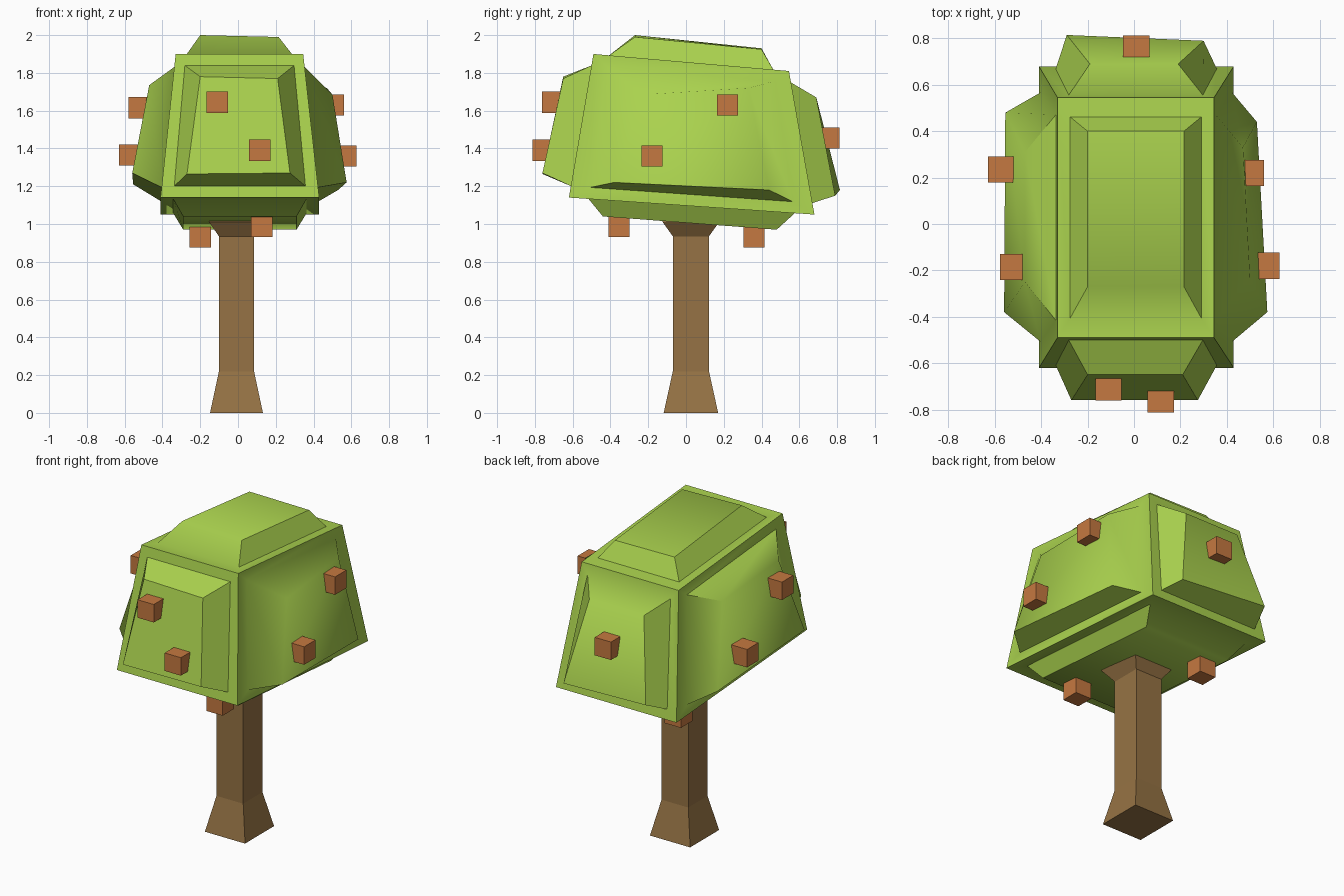
import bpy, bmesh
from mathutils import Vector

if "Cube" in bpy.data.objects:
    bpy.data.objects.remove(bpy.data.objects["Cube"])


def material(name, rgb):
    m = bpy.data.materials.new(name)
    m.diffuse_color = (*rgb, 1)
    m.use_nodes = True
    m.node_tree.nodes["Principled BSDF"].inputs["Base Color"].default_value = m.diffuse_color
    return m


leaf = material("leaf green", (0.402, 0.644, 0.076))
bark = material("bark brown", (0.305, 0.171, 0.058))
fruit = material("fruit orange", (0.56, 0.19, 0.052))


def finish(name, bm, mat):
    bmesh.ops.recalc_face_normals(bm, faces=bm.faces)
    me = bpy.data.meshes.new(name)
    bm.to_mesh(me)
    bm.free()
    me.materials.append(mat)
    ob = bpy.data.objects.new(name, me)
    bpy.context.collection.objects.link(ob)
    return ob


# Trunk: square rings (half width, z), flared at foot and crown
bm = bmesh.new()
prev = None
for h, z in [(0.14, 0), (0.093, 0.22), (0.093, 0.935), (0.145, 1.01), (0.145, 1.06)]:
    ring = [bm.verts.new((-0.008 + sx * h, 0.026 + sy * h * 1.03, z))
            for sx, sy in [(-1, -1), (1, -1), (1, 1), (-1, 1)]]
    if prev:
        for i in range(4):
            j = (i + 1) % 4
            bm.faces.new((prev[i], prev[j], ring[j], ring[i]))
    else:
        bm.faces.new(ring)
    prev = ring
bm.faces.new(prev)
finish("trunk", bm, bark)

# Crown: tapered, tilted box whose six sides each carry an inset bulge
corners = [(-.41, -.62, 1.14), (.43, -.62, 1.14), (.43, .68, 1.05), (-.41, .68, 1.05),
           (-.33, -.49, 1.90), (.345, -.49, 1.90), (.345, .545, 1.81), (-.33, .545, 1.81)]
# side corner indices, then the outer corners of its bulge in the same order
sides = [
    ((0, 1, 5, 4), [(-.27, -.76, 1.265), (.275, -.76, 1.27), (.21, -.65, 1.77), (-.20, -.65, 1.78)]),
    ((1, 2, 6, 5), [(.575, -.38, 1.22), (.53, .44, 1.18), (.47, .33, 1.72), (.50, -.23, 1.685)]),
    ((2, 3, 7, 6), [(.30, .79, 1.15), (-.29, .815, 1.18), (-.19, .69, 1.67), (.19, .69, 1.67)]),
    ((3, 0, 4, 7), [(-.555, .48, 1.21), (-.56, -.38, 1.27), (-.47, -.25, 1.735), (-.47, .31, 1.69)]),
    ((4, 5, 6, 7), [(-.20, -.27, 2.0), (.215, -.27, 1.99), (.215, .40, 1.925), (-.20, .40, 1.93)]),
    ((3, 2, 1, 0), [(-.29, .48, .97), (.31, .48, .97), (.31, -.44, 1.04), (-.29, -.44, 1.04)]),
]
bm = bmesh.new()
box = [bm.verts.new(c) for c in corners]
IN = 0.08
for idx, outer in sides:
    rim = [box[i] for i in idx]
    a, b, c, d = [v.co for v in rim]

    def at(u, v):
        return a.lerp(b, u).lerp(d.lerp(c, u), v)

    base = [bm.verts.new(at(u, v)) for u, v in
            [(IN, IN), (1 - IN, IN), (1 - IN, 1 - IN), (IN, 1 - IN)]]
    top = [bm.verts.new(p) for p in outer]
    for lo, hi in ((rim, base), (base, top)):
        for i in range(4):
            j = (i + 1) % 4
            bm.faces.new((lo[i], lo[j], hi[j], hi[i]))
    bm.faces.new(top)
crown = finish("crown", bm, leaf)
bpy.context.view_layer.objects.active = crown
crown.select_set(True)
bpy.ops.object.shade_smooth_by_angle(angle=0.9)
crown.select_set(False)

# Fruit: small cubes half sunk into the crown
spots = [(-.11, -.705, 1.645), (.115, -.757, 1.39),
         (-.522, -.185, 1.615), (-.573, .235, 1.365),
         (.505, .22, 1.63), (.57, -.18, 1.36),
         (.01, .757, 1.455),
         (.125, -.355, .987), (-.20, .36, .932)]
for n, p in enumerate(spots):
    bm = bmesh.new()
    bmesh.ops.create_cube(bm, size=0.113)
    bmesh.ops.translate(bm, verts=bm.verts, vec=Vector(p))
    finish(f"fruit_{n + 1}", bm, fruit)
